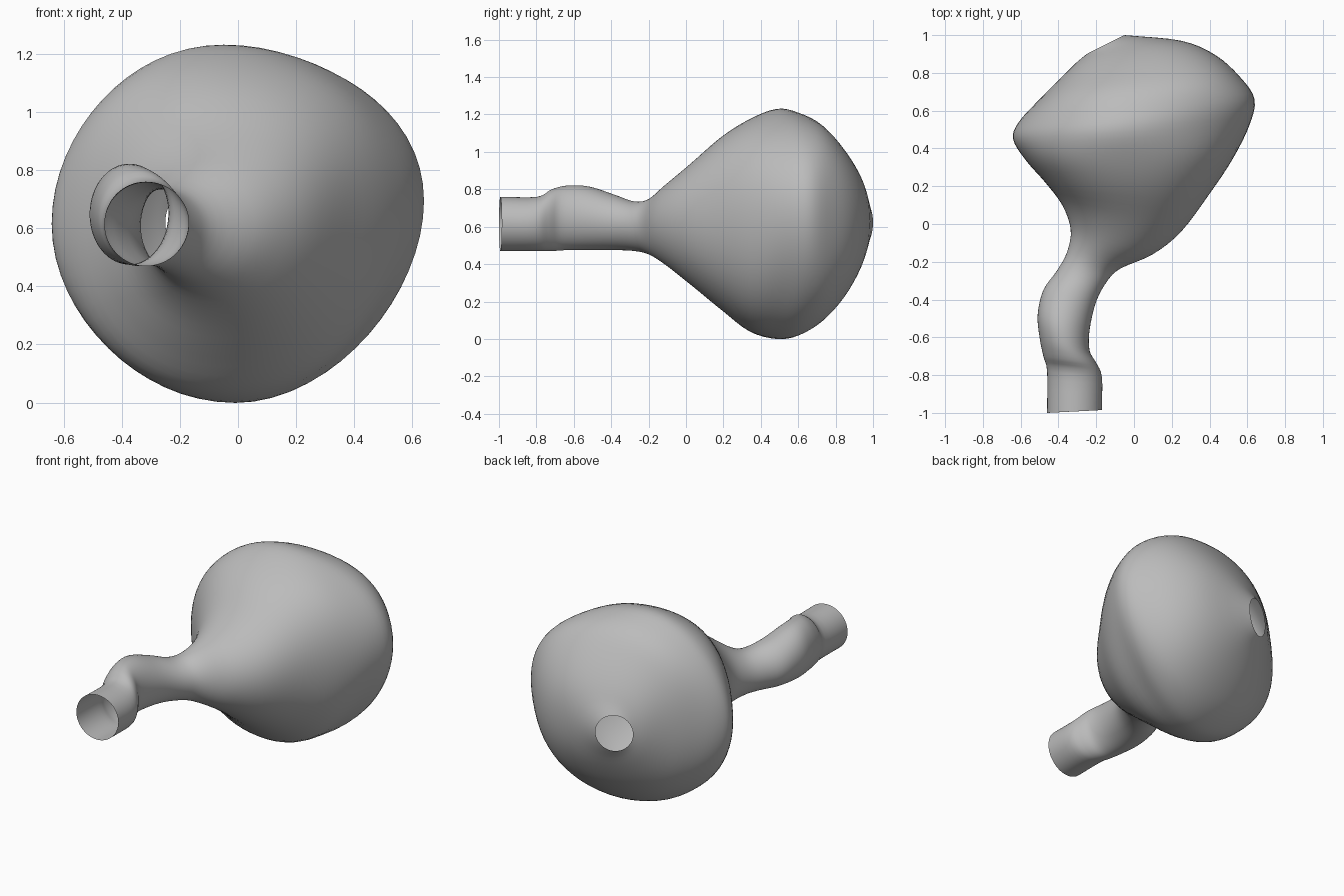
import bpy
import math
from mathutils import Vector

SIDES = 64   # points around each ring
STEPS = 4    # rings between neighbouring sections

cube = bpy.data.objects.get("Cube")
if cube:
    bpy.data.objects.remove(cube, do_unlink=True)


def make_material(name, colour):
    """Plain flat material with matching viewport and render colour."""
    material = bpy.data.materials.new(name)
    material.use_nodes = True
    material.diffuse_color = colour
    shader = material.node_tree.nodes["Principled BSDF"]
    shader.inputs["Base Color"].default_value = colour
    return material


def spline(a, b, c, d, t):
    """Smooth curve from b to c, guided by the neighbours a and d."""
    return b + (c - a) * t / 2 + (a - b * 2.5 + c * 2 - d / 2) * t**2 \
        + ((b - c) * 3 + d - a) * t**3 / 2


def blend_sections(sections):
    """Insert smooth intermediate sections along the whole length."""
    keys = [Vector(section) for section in sections]
    padded = [keys[0] * 2 - keys[1]] + keys + [keys[-1] * 2 - keys[-2]]
    result = []
    for i in range(len(keys) - 1):
        for step in range(STEPS):
            result.append(spline(*padded[i:i + 4], step / STEPS))
    return result + [keys[-1]]


def section_ring(section):
    """Tilted oval between two side points, with fuller or flatter diagonals."""
    left_x, left_y, right_x, right_y, bottom, top, fullness = section
    centre = Vector((left_x + right_x, left_y + right_y, bottom + top)) / 2
    across = Vector((right_x - left_x, right_y - left_y, 0)) / 2
    upward = Vector((0, 0, top - bottom)) / 2
    lift = across.length_squared / 5   # wide rings rise on the +x side
    ring = []
    for i in range(SIDES):
        angle = math.tau * i / SIDES
        c, s = math.cos(angle), math.sin(angle)
        swell = 1 + fullness * math.sin(2 * angle)**2
        point = centre + (across * c + upward * s) * swell
        point.z += lift * max(c, 0)**2
        point.x -= lift / 2 * max(s, 0)**2   # crown leans to -x
        ring.append(point)
    return ring


def loft(name, sections, material):
    """Skin the rings with quads, leaving both ends open."""
    rings = [section_ring(section) for section in blend_sections(sections)]
    points = [point for ring in rings for point in ring]
    faces = []
    for row in range(len(rings) - 1):
        for i in range(SIDES):
            a, b = row * SIDES + i, row * SIDES + (i + 1) % SIDES
            faces.append((a, a + SIDES, b + SIDES, b))
    mesh = bpy.data.meshes.new(name)
    mesh.from_pydata(points, [], faces)
    mesh.materials.append(material)
    mesh.shade_smooth()
    body = bpy.data.objects.new(name, mesh)
    bpy.context.collection.objects.link(body)


# Left x, left y, right x, right y, bottom z, top z, fullness;
# listed from the mouth to the back hole
vessel_sections = [
    (-.46, -1, -.17, -.985, .47, .76, 0),         # mouth
    (-.46, -.78, -.17, -.81, .47, .76, 0),
    (-.48, -.7, -.2, -.735, .47, .8, 0),
    (-.5, -.6, -.235, -.67, .475, .82, 0),        # swollen bend
    (-.51, -.48, -.235, -.56, .475, .815, 0),
    (-.48, -.35, -.2, -.41, .475, .77, 0),
    (-.41, -.25, -.14, -.3, .47, .735, 0),
    (-.355, -.15, -.07, -.235, .45, .75, 0),      # neck
    (-.335, -.03, .1, -.16, .39, .83, 0),
    (-.38, .1, .25, -.04, .29, .935, .01),
    (-.47, .22, .4, .16, .155, 1.08, .03),
    (-.575, .34, .52, .34, .04, 1.175, .025),
    (-.64, .45, .61, .52, 0, 1.23, -.02),         # widest ring
    (-.61, .54, .638, .66, .018, 1.21, -.01),
    (-.5, .66, .56, .78, .09, 1.145, .03),
    (-.4, .76, .43, .895, .21, 1.02, .04),
    (-.31, .85, .25, .97, .36, .88, .03),
    (-.25, .9, -.05, 1, .505, .735, 0),           # back hole
]

grey = make_material("plain_grey", (.5, .5, .5, 1))
loft("hollow_bulb_and_neck", vessel_sections, grey)
